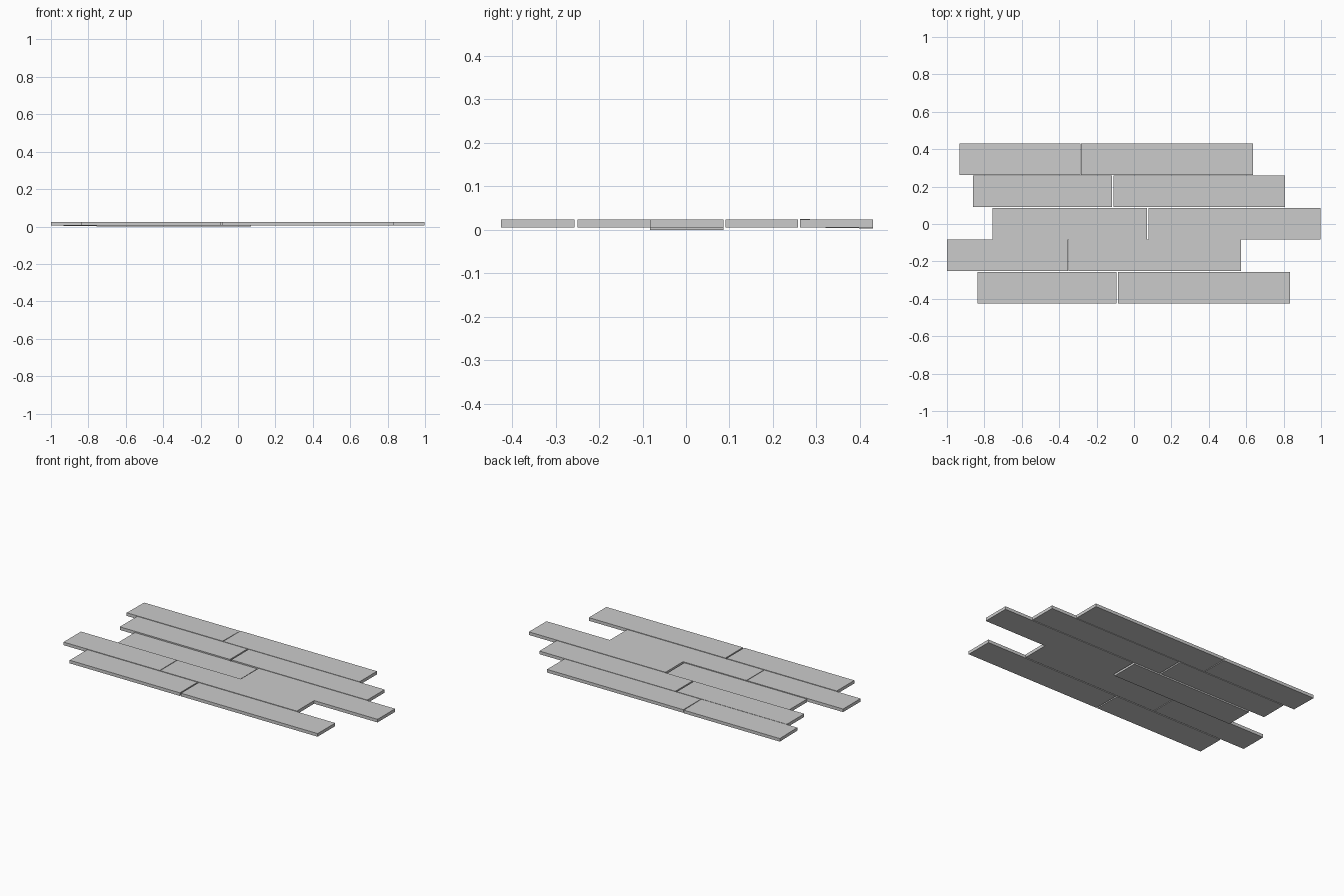
import bpy

if "Cube" in bpy.data.objects:
    bpy.data.objects.remove(bpy.data.objects["Cube"])

T = 0.019   # plank thickness
Z = 0.005   # resting height of a level plank


def plank(name, x0, x1, y0, y1, z=Z, roll=0.0):
    """One flat board; roll turns it slightly around its length."""
    bpy.ops.mesh.primitive_cube_add(
        size=1, location=((x0 + x1) / 2, (y0 + y1) / 2, z + T / 2), rotation=(roll, 0, 0))
    ob = bpy.context.object
    ob.name = name
    ob.dimensions = (x1 - x0, y1 - y0, T)
    bpy.ops.object.transform_apply(location=False, rotation=True, scale=True)


# rows from back to front: left end, seam start, seam end, right end, y range
rows = [
    (-0.933, -0.287, -0.283, 0.635, 0.262, 0.430),
    (-0.860, -0.118, -0.109, 0.807, 0.091, 0.258),
    (-0.756, 0.070, 0.078, 0.998, -0.083, 0.086),
    (-1.000, -0.353, -0.349, 0.571, -0.250, -0.083),
    (-0.836, -0.094, -0.086, 0.834, -0.425, -0.256),
]
# slightly uneven left planks: row index -> (height, roll)
uneven = {0: (0.0045, -0.015), 2: (0.0, 0.0)}

for i, (xl, s0, s1, xr, y0, y1) in enumerate(rows):
    z, roll = uneven.get(i, (Z, 0.0))
    plank(f"plank_left_{i + 1}", xl, s0, y0, y1, z, roll)
    plank(f"plank_right_{i + 1}", s1, xr, y0, y1)
